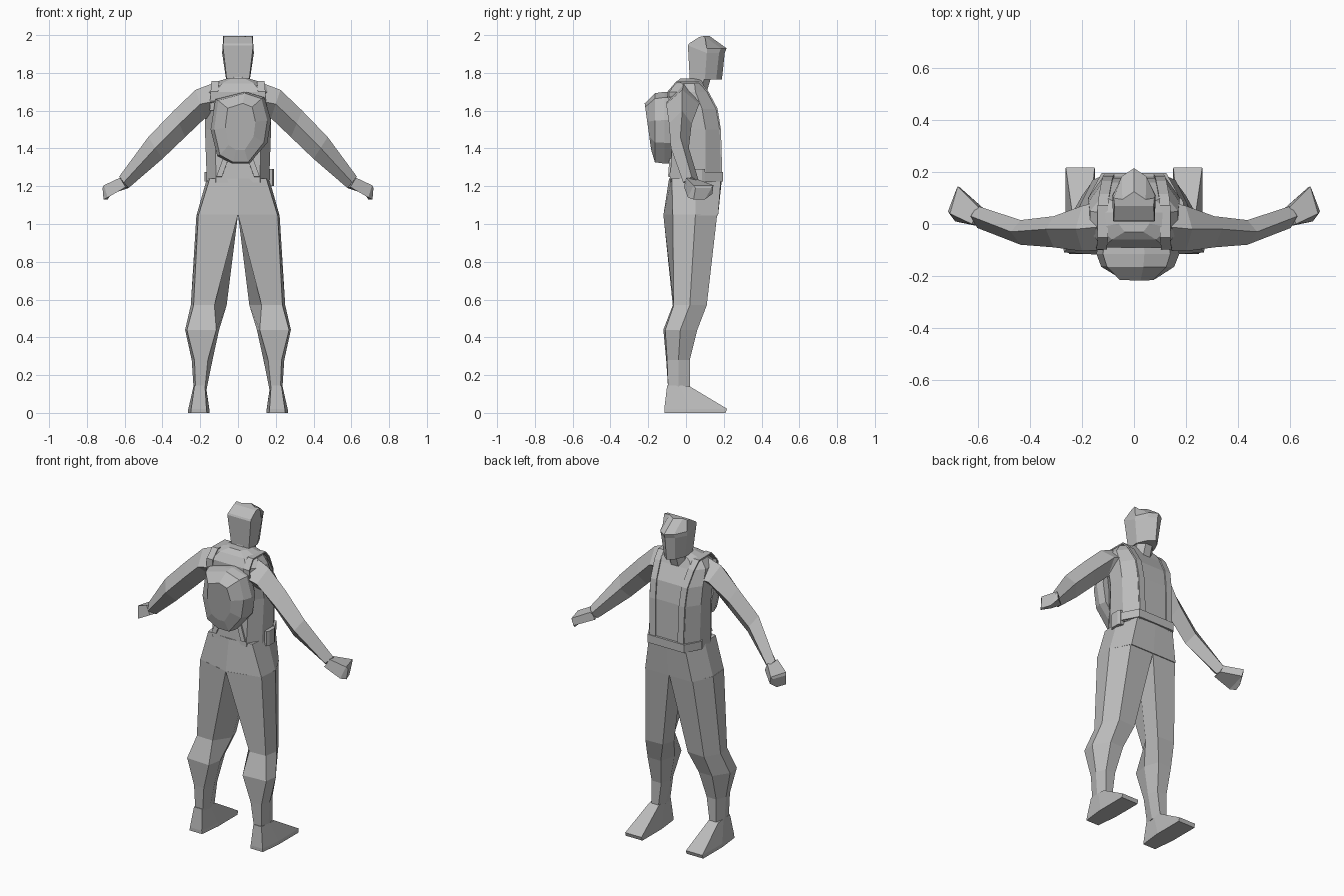
import bpy, bmesh
from mathutils import Vector

grey = bpy.data.materials.new("plain_grey")
grey.diffuse_color = (0.5, 0.5, 0.5, 1)


def finish(name, bm, mirror=False):
    bmesh.ops.recalc_face_normals(bm, faces=bm.faces)
    me = bpy.data.meshes.new(name)
    bm.to_mesh(me)
    bm.free()
    me.materials.append(grey)
    ob = bpy.data.objects.new(name, me)
    bpy.context.collection.objects.link(ob)
    if mirror:
        ob.modifiers.new("Mirror", 'MIRROR')
        ob.modifiers["Mirror"].use_mirror_merge = False
    return ob


def loft(name, rings, mirror=False):
    """Skin a row of equal-length point rings and cap both ends."""
    bm = bmesh.new()
    rows = [[bm.verts.new(p) for p in r] for r in rings]
    n = len(rows[0])
    for a, b in zip(rows, rows[1:]):
        for i in range(n):
            j = (i + 1) % n
            bm.faces.new((a[i], a[j], b[j], b[i]))
    bm.faces.new(rows[0][::-1])
    bm.faces.new(rows[-1])
    return finish(name, bm, mirror)


def octagon(z, x0, x1, y0, y1, cx=0.3, cy=0.3):
    """Horizontal chamfered rectangle."""
    a, b = (x1 - x0) * cx, (y1 - y0) * cy
    return [(x0 + a, y0, z), (x1 - a, y0, z), (x1, y0 + b, z), (x1, y1 - b, z),
            (x1 - a, y1, z), (x0 + a, y1, z), (x0, y1 - b, z), (x0, y0 + b, z)]


def both_sides(z, half):
    """Closed horizontal ring from a half outline that starts and ends on x = 0."""
    return [(x, y, z) for x, y in half] + [(-x, y, z) for x, y in half[-2:0:-1]]


def ribbon(name, path, w, t, mirror=False):
    """Flat strap running along a path, with its width along x."""
    pts = [Vector(p) for p in path]
    rings = []
    for i, p in enumerate(pts):
        d = pts[min(i + 1, len(pts) - 1)] - pts[max(i - 1, 0)]
        nrm = d.cross(Vector((1, 0, 0))).normalized() * t
        sx = Vector((w / 2, 0, 0))
        rings.append([p - sx - nrm, p + sx - nrm, p + sx + nrm, p - sx + nrm])
    return loft(name, rings, mirror)


# Hips and torso
loft("hips", [both_sides(1.045, [(0, -0.12), (0.21, -0.07), (0.22, 0.05), (0.16, 0.17), (0, 0.17)]),
              both_sides(1.24, [(0, -0.09), (0.15, -0.075), (0.165, 0.05), (0.125, 0.185), (0, 0.19)])])
loft("torso", [octagon(z, -w, w, y0, y1, c, 0.3) for z, w, y0, y1, c in (
    (1.22, 0.165, -0.085, 0.185, 0.15),
    (1.50, 0.175, -0.07, 0.178, 0.15),
    (1.61, 0.175, -0.09, 0.16, 0.15),
    (1.70, 0.17, -0.09, 0.11, 0.15),
    (1.745, 0.14, -0.06, 0.09, 0.2),
    (1.77, 0.06, -0.03, 0.075, 0.2))])
loft("belt", [octagon(z, -0.178, 0.178, 0.0, 0.197, 0.15, 0.5) for z in (1.225, 1.275)])
loft("neck", [octagon(1.70, -0.06, 0.06, 0.0, 0.11),
              octagon(1.80, -0.055, 0.055, 0.025, 0.14)])

# Head with a pointed centre line down the face
loft("head", [[(-w, y0, z + s), (w, y0, z + s), (w * 1.05, ym, z),
               (w * 0.6, y1 - 0.03, z), (0, y1, z), (-w * 0.6, y1 - 0.03, z),
               (-w * 1.05, ym, z)] for z, s, w, y0, ym, y1 in (
    (1.765, 0.0, 0.06, 0.02, 0.10, 0.19),
    (1.905, 0.04, 0.08, 0.01, 0.11, 0.205),
    (1.93, 0.025, 0.078, 0.015, 0.11, 0.215),
    (1.995, -0.005, 0.075, 0.07, 0.10, 0.125))])

# Legs: each ring runs back inner, back outer, outer, front outer, front inner, inner
loft("legs", [[(x, y, z) for x, y in r] for z, r in (
    (1.05, [(0, -.12), (.21, -.07), (.22, .05), (.16, .165), (0, .165), (0, .03)]),
    (0.57, [(.125, -.07), (.235, -.065), (.25, .02), (.20, .11), (.085, .105), (.06, .03)]),
    (0.44, [(.115, -.12), (.27, -.11), (.28, -.03), (.22, .06), (.13, .06), (.10, -.03)]),
    (0.28, [(.16, -.105), (.23, -.10), (.245, -.04), (.22, .02), (.155, .02), (.135, -.04)]),
    (0.13, [(.175, -.095), (.225, -.095), (.235, -.04), (.22, .02), (.175, .02), (.165, -.04)]))], True)
loft("shoes", [[(x0 + h, y0, z), (x1 - h, y0, z), (x1, ym, z), (x1, y1, zt),
                (x0, y1, zt), (x0, ym, z)] for x0, x1, h, y0, ym, y1, z, zt in (
    (0.15, 0.265, 0.015, -0.115, 0.02, 0.21, 0.0, 0.0),
    (0.152, 0.263, 0.015, -0.115, 0.02, 0.217, 0.02, 0.022),
    (0.17, 0.235, 0.005, -0.10, -0.03, 0.02, 0.145, 0.14))], True)

# Arms: each section gives top, front, bottom and back corners
loft("arms", [[(xt, ym, zt), ((xt + xb) / 2, y1, (zt + zb) / 2),
               (xb, ym, zb), ((xt + xb) / 2, y0, (zt + zb) / 2)]
              for xt, zt, xb, zb, y0, ym, y1 in (
    (0.12, 1.75, 0.12, 1.55, -0.10, -0.01, 0.09),
    (0.225, 1.71, 0.175, 1.56, -0.105, -0.02, 0.07),
    (0.34, 1.60, 0.28, 1.46, -0.09, -0.02, 0.03),
    (0.475, 1.46, 0.40, 1.345, -0.08, -0.03, 0.015),
    (0.63, 1.25, 0.58, 1.19, -0.015, 0.03, 0.07))], True)
loft("hands", [[(0.60, 0.065, 1.235), (0.625, 0.0, 1.245), (0.595, -0.01, 1.195), (0.58, 0.06, 1.19)],
               [(0.68, 0.145, 1.205), (0.71, 0.04, 1.205), (0.69, 0.01, 1.14), (0.67, 0.14, 1.16)],
               [(0.685, 0.135, 1.19), (0.717, 0.05, 1.19), (0.712, 0.04, 1.13), (0.69, 0.10, 1.13)]],
     True)

# Rucksack: flat outer panel, tucked in at the bottom
outline = [(-0.12, 1.66), (-0.145, 1.5), (-0.11, 1.36), (-0.03, 1.32),
           (0.06, 1.32), (0.155, 1.43), (0.175, 1.55), (0.14, 1.67), (0.04, 1.70)]
loft("rucksack", [[(0.01 + (x - 0.01) * s, y - k * (z - zc) * t, zc + (z - zc) * t) for x, z in outline]
                  for y, s, t, zc, k in ((-0.07, 0.95, 1.0, 1.51, 0.0), (-0.115, 1.0, 1.0, 1.51, 0.0),
                                         (-0.165, 0.88, 0.96, 1.50, 0.0),
                                         (-0.203, 0.5, 0.65, 1.525, 0.14))])

# Rucksack straps over the shoulders and belt pouch
ribbon("shoulder_straps", [(0.095, 0.188, 1.26), (0.10, 0.181, 1.5), (0.105, 0.163, 1.61),
                           (0.115, 0.112, 1.705), (0.12, 0.07, 1.75), (0.12, -0.05, 1.752),
                           (0.125, -0.094, 1.70), (0.13, -0.092, 1.6)], 0.04, 0.004, True)
ribbon("lower_straps", [(0.06, -0.082, 1.36), (0.10, -0.09, 1.25)], 0.03, 0.005, True)
loft("belt_pouch", [octagon(z, 0.15, 0.19, 0.02, 0.10, 0.2, 0.2) for z in (1.20, 1.29)])
